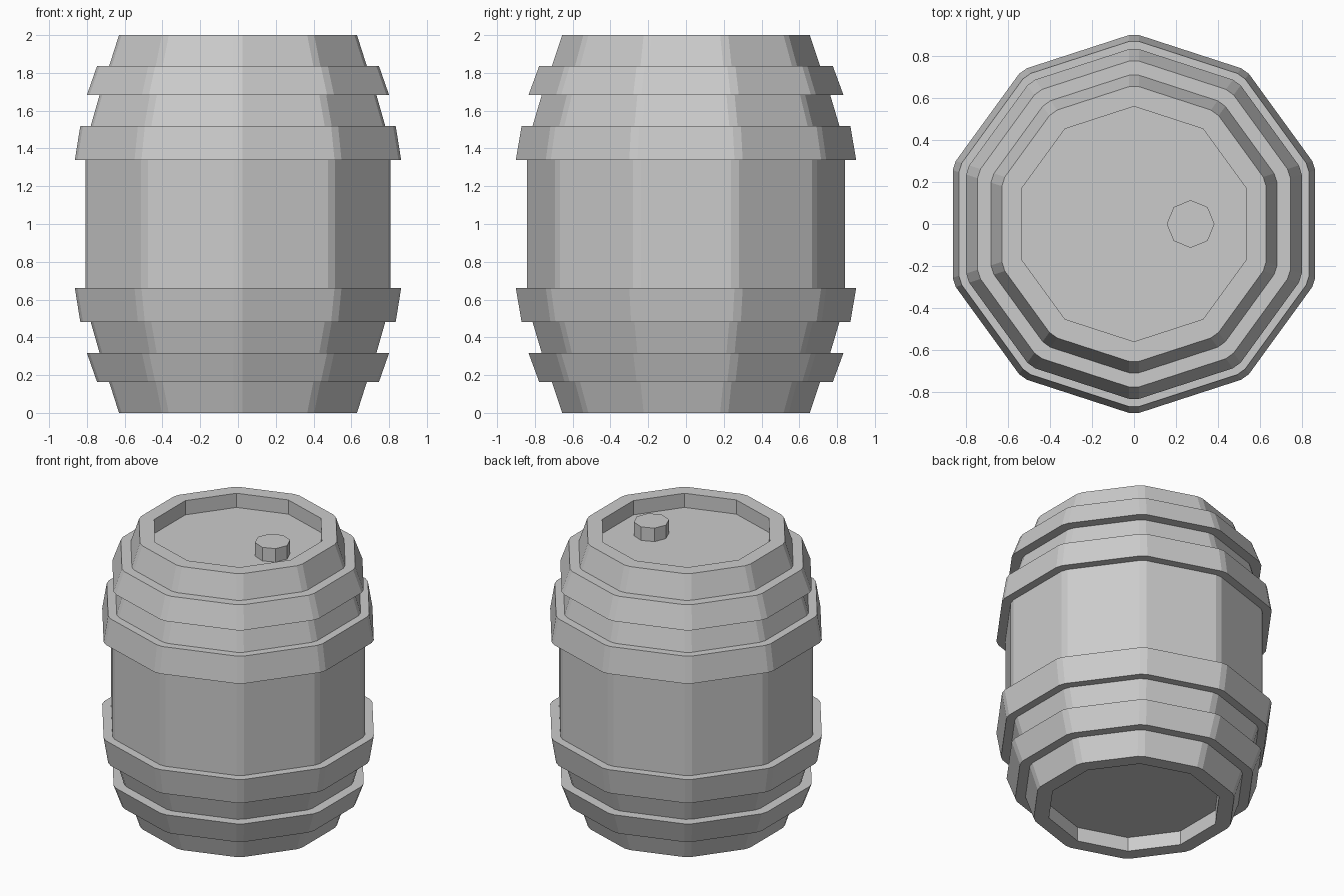
import bpy
import bmesh
from math import pi, sin, cos
from mathutils import Vector

SIDES = 10
CHAMFER = 0.024

cube = bpy.data.objects.get("Cube")
if cube:
    bpy.data.objects.remove(cube, do_unlink=True)

grey = bpy.data.materials.new("plain grey")
grey.use_nodes = True
colour = (0.6, 0.6, 0.6, 1)
grey.diffuse_color = colour
grey.node_tree.nodes["Principled BSDF"].inputs["Base Color"].default_value = colour


def finish(name, bm):
    """Turn a bmesh into a flat shaded grey object."""
    bmesh.ops.remove_doubles(bm, verts=bm.verts, dist=0.0005)
    bmesh.ops.recalc_face_normals(bm, faces=bm.faces)
    mesh = bpy.data.meshes.new(name)
    bm.to_mesh(mesh)
    bm.free()
    mesh.materials.append(grey)
    obj = bpy.data.objects.new(name, mesh)
    bpy.context.collection.objects.link(obj)
    return obj


def ring(bm, apothem, z, cut):
    """Decagon with each corner chamfered by cut."""
    half = pi / SIDES
    verts = []
    for k in range(SIDES):
        a = pi / 2 + 2 * half * k
        out = Vector((cos(a), sin(a), 0))
        side = Vector((-sin(a), cos(a), 0))
        corner = out * (apothem / cos(half) - cut * sin(half))
        for s in (-1, 1):
            verts.append(bm.verts.new(corner + side * s * cut * cos(half) + Vector((0, 0, z))))
    return verts


def loft(name, profile, closed):
    """Join rings of (apothem, z, cut); closed loops the profile, otherwise cap it."""
    bm = bmesh.new()
    rings = [ring(bm, *p) for p in profile]
    pairs = list(zip(rings, rings[1:]))
    if closed:
        pairs.append((rings[-1], rings[0]))
    else:
        bm.faces.new(rings[0])
        bm.faces.new(rings[-1])
    for low, high in pairs:
        for i in range(len(low)):
            j = (i + 1) % len(low)
            bm.faces.new((low[i], low[j], high[j], high[i]))
    return finish(name, bm)


# Barrel body with a recessed head at each end
lower = [(0.533, 0.1, 0), (0.533, 0, 0)]
lower += [(a, z, CHAMFER) for a, z in
          ((0.63, 0), (0.682, 0.163), (0.733, 0.317), (0.78, 0.482), (0.807, 0.662))]
upper = [(a, 2 - z, cut) for a, z, cut in reversed(lower)]
loft("barrel_body", lower + upper, False)

# Hoops, mirrored about the middle: narrow end, wide end, z range
hoops = {"end_hoop": (0.746, 0.8, 0.163, 0.317), "belly_hoop": (0.835, 0.864, 0.482, 0.662)}
for name, (narrow, wide, z0, z1) in hoops.items():
    inset = 0.08
    shape = [(narrow - inset, z0), (narrow, z0), (wide, z1), (wide - inset, z1)]
    loft("lower_" + name, [(a, z, CHAMFER) for a, z in shape], True)
    loft("upper_" + name, [(a, 2 - z, CHAMFER) for a, z in shape], True)

# Octagonal bung on the top head
bm = bmesh.new()
bmesh.ops.create_cone(bm, cap_ends=True, segments=8, radius1=0.114, radius2=0.114, depth=0.1)
bmesh.ops.translate(bm, verts=bm.verts, vec=(0.27, 0, 1.945))
finish("bung", bm)
